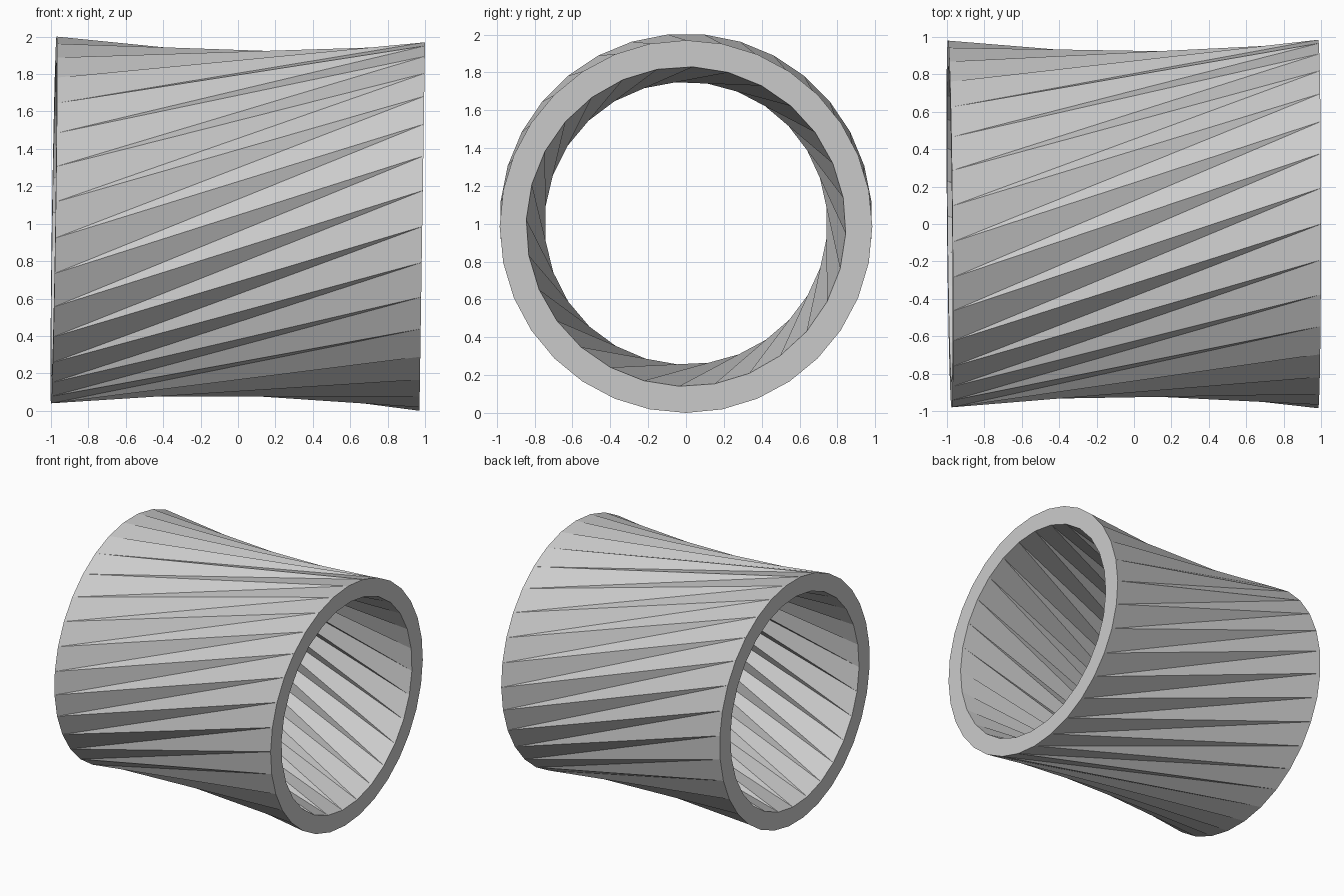
import bpy, bmesh
from math import sin, cos, radians, pi

if "Cube" in bpy.data.objects:
    bpy.data.objects.remove(bpy.data.objects["Cube"])

bm = bmesh.new()


def ring(cx, cz, r, n, phase, tilt_y, tilt_z):
    """Polygon ring facing x, slightly tilted; angle runs clockwise from the top."""
    vs = []
    for i in range(n):
        a = 2 * pi * i / n + radians(phase)
        y, z = r * sin(a), r * cos(a)
        vs.append(bm.verts.new((cx + tilt_y * y + tilt_z * z, y, cz + z)))
    return vs


def wall(left, right):
    """Twisted wall of straight triangles between two rings."""
    for i in range(len(left)):
        bm.faces.new((right[i], left[i], left[i - 1]))
        bm.faces.new((right[i], left[i - 1], right[i - 1]))


def cap(outer, inner):
    """Flat annulus closing one end."""
    edges = [bm.edges.get((r[i], r[i - 1])) for r in (outer, inner) for i in range(len(r))]
    bmesh.ops.triangle_fill(bm, edges=edges, use_beauty=True)


# (centre x, centre z, tilt y, tilt z) of the two ends
L = (-0.985, 1.02, -0.01, 0.015)
R = (0.985, 0.985, 0.0, 0.015)


def shell(r, n, phase, twist):
    a = ring(L[0], L[1], r, n, phase - twist, L[2], L[3])
    b = ring(R[0], R[1], r, n, phase, R[2], R[3])
    wall(a, b)
    return a, b


# Outer and inner twisted skins
outer_l, outer_r = shell(0.985, 32, 0, 39.375)
inner_l, inner_r = shell(0.845, 28, 2.5, 44)

# End faces
cap(outer_l, inner_l)
cap(outer_r, inner_r)
bmesh.ops.recalc_face_normals(bm, faces=bm.faces[:])

mesh = bpy.data.meshes.new("twisted_tube")
bm.to_mesh(mesh)
bm.free()
bpy.context.collection.objects.link(bpy.data.objects.new("twisted_tube", mesh))
